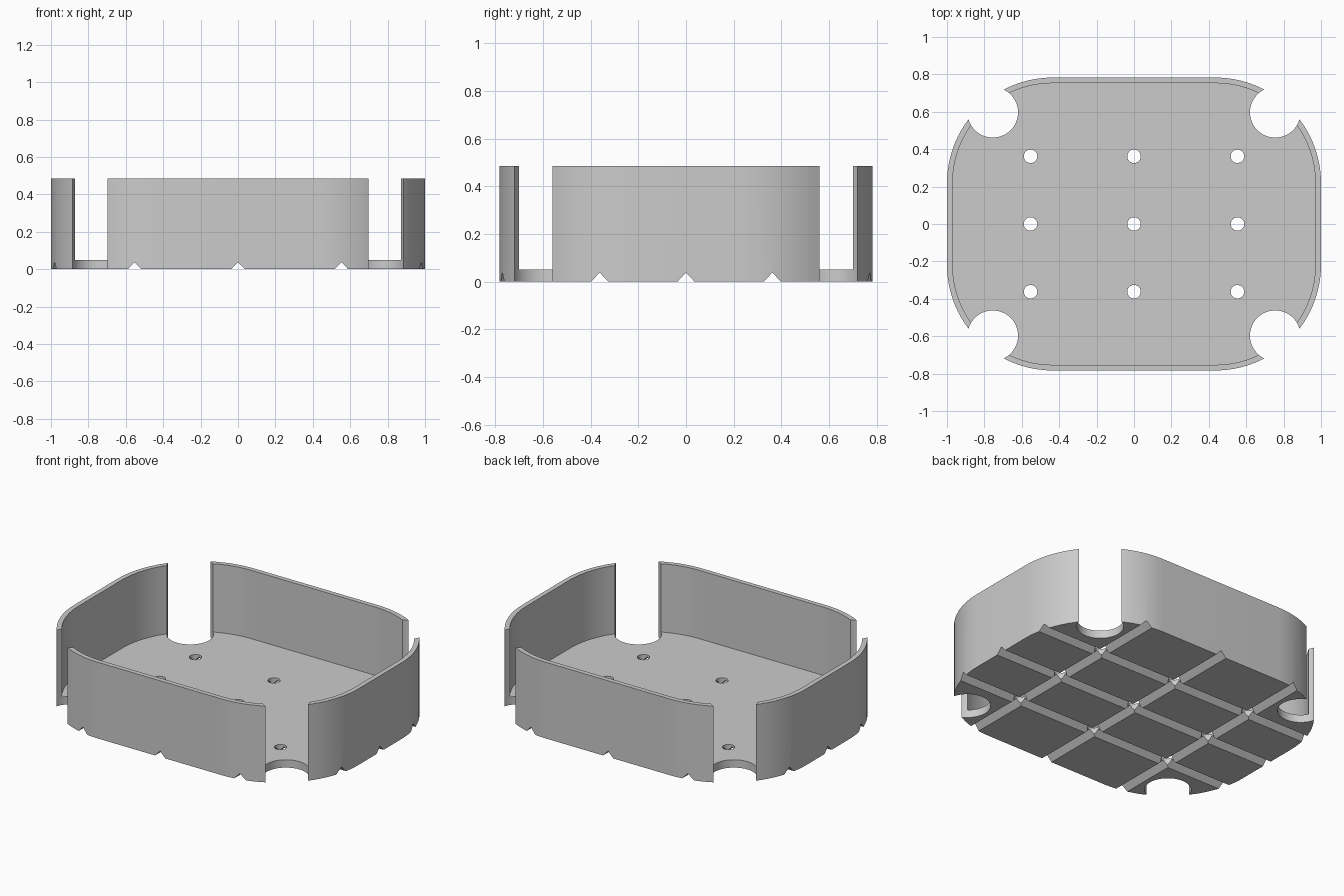
import bpy, bmesh, math
from mathutils import Vector

if "Cube" in bpy.data.objects:
    bpy.data.objects.remove(bpy.data.objects["Cube"], do_unlink=True)

HALF_X, HALF_Y, HEIGHT = 1.0, 0.783, 0.485
FLOOR, WALL, RADIUS = 0.05, 0.03, 0.565
GROOVE_X, GROOVE_Y = 0.553, 0.362

grey = bpy.data.materials.new("plain grey")
grey.use_nodes = True
colour = (0.6, 0.6, 0.6, 1)
grey.diffuse_color = colour
grey.node_tree.nodes["Principled BSDF"].inputs["Base Color"].default_value = colour


def prism(name, points, sweep):
    """Extrude a closed outline along the sweep vector."""
    bm = bmesh.new()
    face = bm.faces.new([bm.verts.new(p) for p in points])
    result = bmesh.ops.extrude_face_region(bm, geom=[face])
    moved = [g for g in result["geom"] if isinstance(g, bmesh.types.BMVert)]
    bmesh.ops.translate(bm, verts=moved, vec=Vector(sweep))
    bmesh.ops.recalc_face_normals(bm, faces=bm.faces)
    mesh = bpy.data.meshes.new(name)
    bm.to_mesh(mesh)
    bm.free()
    mesh.materials.append(grey)
    obj = bpy.data.objects.new(name, mesh)
    bpy.context.collection.objects.link(obj)
    return obj


def rounded_outline(inset, z, steps=24):
    r = RADIUS - inset
    points = []
    for quarter, (sx, sy) in enumerate([(1, 1), (-1, 1), (-1, -1), (1, -1)]):
        for i in range(steps + 1):
            a = (quarter + i / steps) * math.pi / 2
            points.append((sx * (HALF_X - RADIUS) + r * math.cos(a),
                           sy * (HALF_Y - RADIUS) + r * math.sin(a), z))
    return points


def cylinder(name, x, y, radius, steps):
    ring = [(x + radius * math.cos(i * math.tau / steps),
             y + radius * math.sin(i * math.tau / steps), -0.1) for i in range(steps)]
    return prism(name, ring, (0, 0, 1))


# Tray body, and the cavity above its floor
tray = prism("tray", rounded_outline(0, 0), (0, 0, HEIGHT))
cutters = [prism("cavity_cutter", rounded_outline(WALL, FLOOR), (0, 0, 1))]

# Open round notches through the four corners
for sx in (-1, 1):
    for sy in (-1, 1):
        cutters.append(cylinder("corner_cutter", sx * 0.755, sy * 0.597, 0.135, 64))

# V grooves across the underside, both ways
vee = [(-0.045, -0.01), (0.045, -0.01), (0, 0.038)]
for k in (-1, 0, 1):
    cutters.append(prism("groove_cutter", [(k * GROOVE_X + a, -1.2, z) for a, z in vee], (0, 2.4, 0)))
    cutters.append(prism("groove_cutter", [(-1.2, k * GROOVE_Y + a, z) for a, z in vee], (2.4, 0, 0)))

# Drain holes where the grooves cross
for i in (-1, 0, 1):
    for j in (-1, 0, 1):
        cutters.append(cylinder("drain_cutter", i * GROOVE_X, j * GROOVE_Y, 0.036, 32))

# Cut everything, then bake the result and drop the cutters
for cutter in cutters:
    cutter.hide_render = True
    mod = tray.modifiers.new("cut", "BOOLEAN")
    mod.operation, mod.solver, mod.object = "DIFFERENCE", "EXACT", cutter
bpy.ops.object.select_all(action="DESELECT")
bpy.context.view_layer.objects.active = tray
tray.select_set(True)
for mod in list(tray.modifiers):
    bpy.ops.object.modifier_apply(modifier=mod.name)
for cutter in cutters:
    bpy.data.objects.remove(cutter, do_unlink=True)

bpy.ops.object.shade_smooth_by_angle(angle=math.radians(30))
